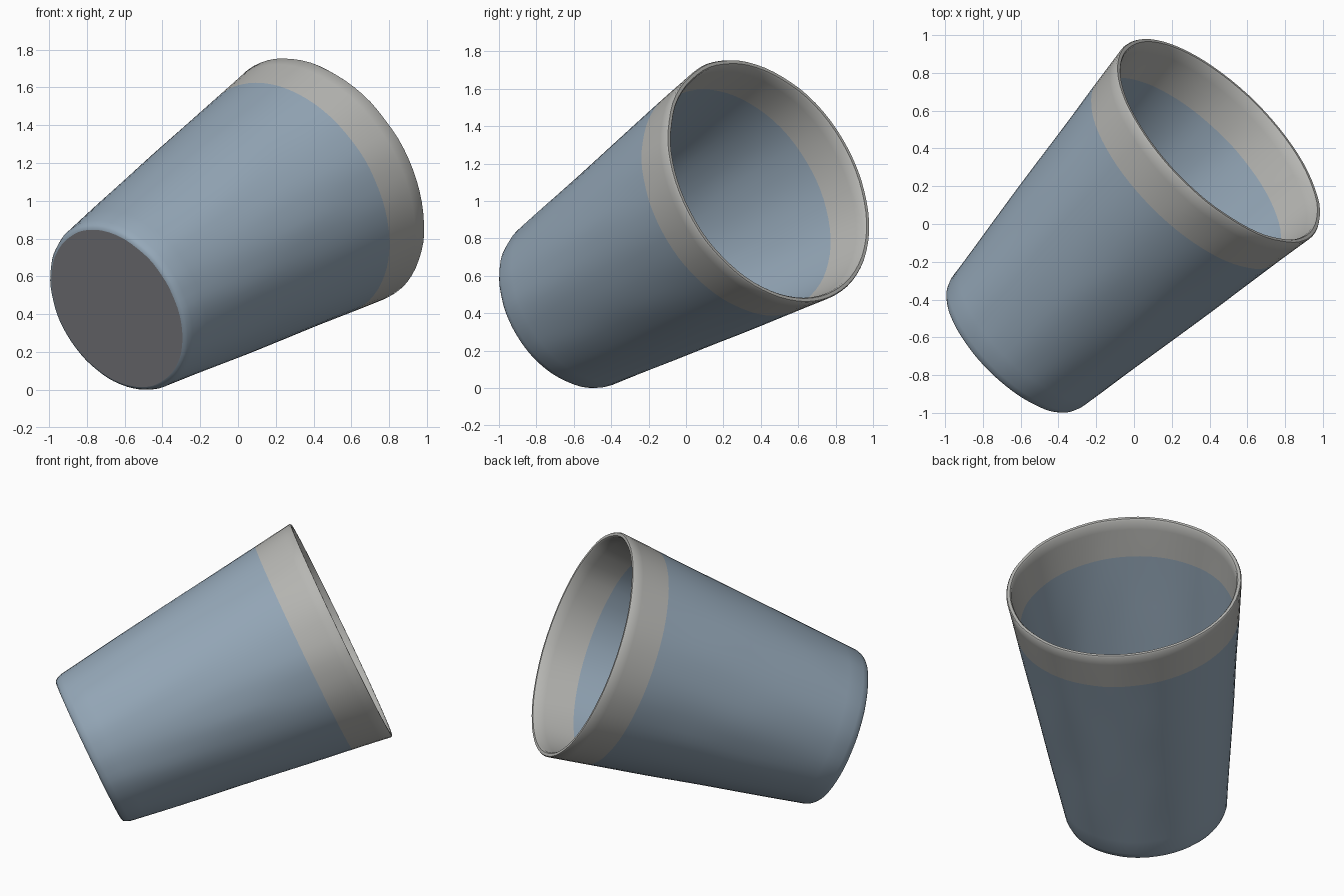
import bpy, bmesh, math
from mathutils import Vector, noise

if "Cube" in bpy.data.objects:
    bpy.data.objects.remove(bpy.data.objects["Cube"])

SEG = 72
AXIS = Vector((0.65, 0.648, 0.404)).normalized()
ORIGIN = Vector((-0.64, -0.645, 0.43))      # centre of the cup's base
LENGTH, SEAM = 1.68, 1.43                   # rim height and colour-band seam
R_LOW, R_TOP, WALL = 0.482, 0.71, 0.03


def outer(t):
    return R_LOW + (R_TOP - R_LOW) * t / LENGTH


def wall(t0, t1, n, inset=0.0):
    """Points (radius, height) along the tapered wall."""
    ts = [t0 + (t1 - t0) * i / n for i in range(n + 1)]
    return [(outer(t) - inset, t) for t in ts]


def material(name, col):
    m = bpy.data.materials.new(name)
    m.diffuse_color = (*col, 1)
    m.use_nodes = True
    m.node_tree.nodes["Principled BSDF"].inputs["Base Color"].default_value = m.diffuse_color
    return m


def lathe(name, profile, mat, closed=False):
    """Revolve a profile about z with faint hand-made unevenness, then tilt."""
    bm = bmesh.new()
    rings = []
    for r, t in profile:
        if r == 0:
            rings.append([bm.verts.new((0, 0, t))] * SEG)
            continue
        ring = []
        for i in range(SEG):
            a = 2 * math.pi * i / SEG
            c, s = math.cos(a), math.sin(a)
            q = r + 0.004 * noise.noise(Vector((c * 4, s * 4, t * 2.2)))
            ring.append(bm.verts.new((q * c, q * s, t)))
        rings.append(ring)
    pairs = list(zip(rings, rings[1:]))
    if closed:
        pairs.append((rings[-1], rings[0]))
    for lo, hi in pairs:
        for i in range(SEG):
            j = (i + 1) % SEG
            loop = dict.fromkeys((lo[i], lo[j], hi[j], hi[i]))
            bm.faces.new(list(loop))
    bmesh.ops.recalc_face_normals(bm, faces=bm.faces)
    me = bpy.data.meshes.new(name)
    bm.to_mesh(me)
    bm.free()
    ob = bpy.data.objects.new(name, me)
    bpy.context.collection.objects.link(ob)
    me.materials.append(mat)
    ob.location = ORIGIN
    ob.rotation_euler = AXIS.to_track_quat('Z', 'Y').to_euler()
    bpy.ops.object.select_all(action='DESELECT')
    ob.select_set(True)
    bpy.context.view_layer.objects.active = ob
    bpy.ops.object.shade_smooth_by_angle(angle=math.radians(40))
    return ob


blue = material("blue_glaze", (0.30, 0.39, 0.48))
grey = material("rim_grey", (0.47, 0.47, 0.45))
dark = material("base_grey", (0.26, 0.26, 0.28))

# Cup body: rounded foot, outer wall, inner wall and inside floor
foot = [(0.455, 0), (0.468, 0.005), (0.477, 0.017)]
floor_t = 0.05
body = (foot + wall(0.045, SEAM, 14)
        + wall(SEAM, floor_t + 0.03, 12, WALL)
        + [(outer(floor_t) - WALL - 0.03, floor_t), (0, floor_t)])
lathe("cup_body", body, blue)

# Underside disc
lathe("cup_base", [(0, 0), (0.455, 0)], dark)

# Rim band: outside, softened lip, inside
rim = (wall(SEAM, LENGTH - 0.008, 4)
       + [(R_TOP - 0.006, LENGTH), (R_TOP - WALL + 0.006, LENGTH)]
       + wall(LENGTH - 0.008, SEAM, 4, WALL))
lathe("rim_band", rim, grey, closed=True)
